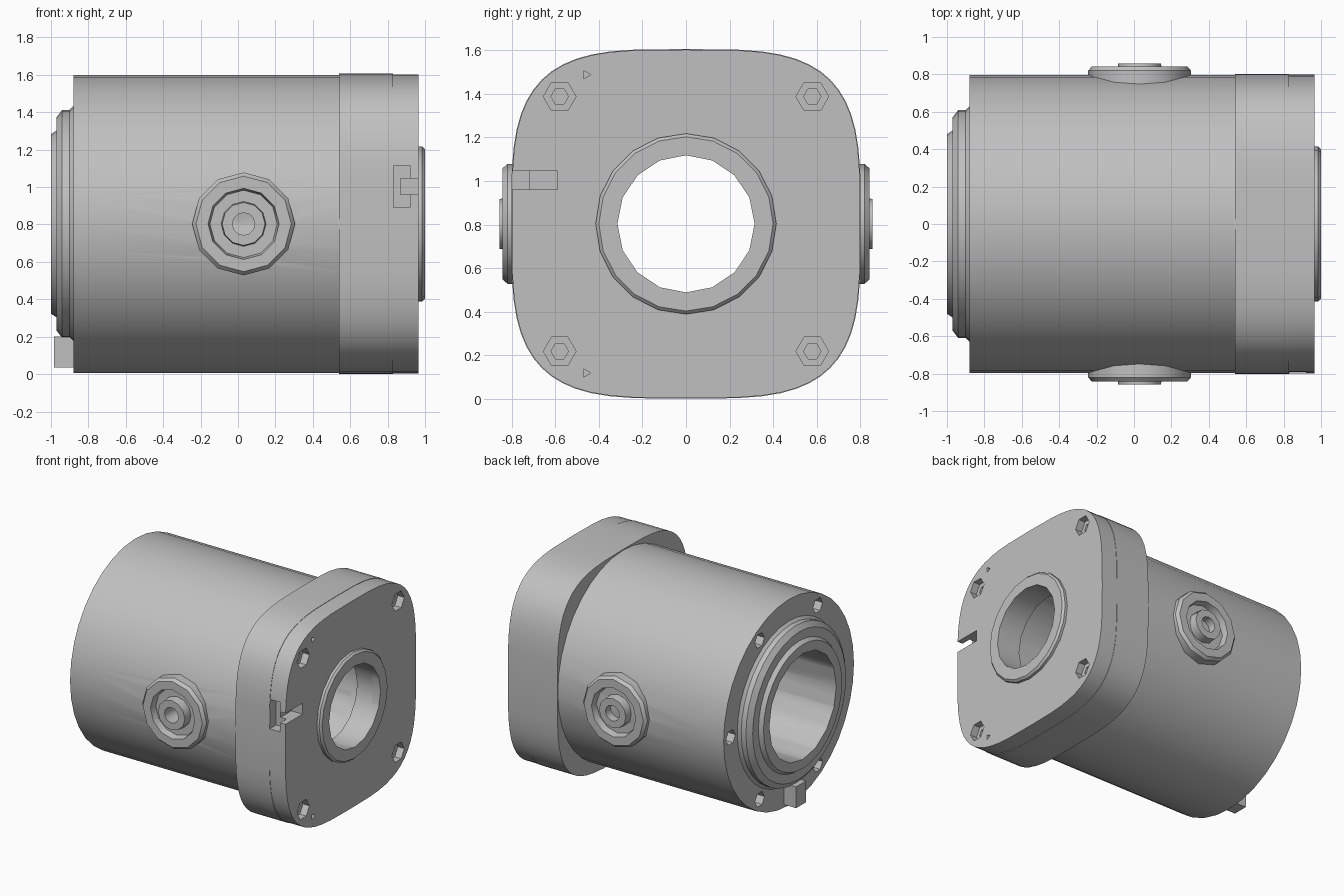
import bpy, bmesh, math
from mathutils import Vector, Matrix

cube = bpy.data.objects.get("Cube")
if cube:
    bpy.data.objects.remove(cube, do_unlink=True)

CZ = 0.803                      # height of the main axis
X, Y = Vector((1, 0, 0)), Vector((0, 1, 0))

grey = bpy.data.materials.new("metal grey")
grey.use_nodes = True
grey.diffuse_color = (0.53, 0.53, 0.53, 1)
grey.node_tree.nodes["Principled BSDF"].inputs["Base Color"].default_value = grey.diffuse_color


def finish(name, bm):
    bmesh.ops.recalc_face_normals(bm, faces=bm.faces)
    mesh = bpy.data.meshes.new(name)
    bm.to_mesh(mesh)
    bm.free()
    mesh.materials.append(grey)
    obj = bpy.data.objects.new(name, mesh)
    bpy.context.collection.objects.link(obj)
    return obj


def lathe(name, profile, sides, centre=(0, 0, CZ), axis=X, closed=False):
    """Spin (radius, distance) points around an axis through centre."""
    bm = bmesh.new()
    verts = [bm.verts.new((r, 0, t)) for r, t in profile]
    edges = [bm.edges.new(pair) for pair in zip(verts, verts[1:])]
    if closed:
        edges.append(bm.edges.new((verts[-1], verts[0])))
    bmesh.ops.spin(bm, geom=verts + edges, cent=(0, 0, 0), axis=(0, 0, 1),
                   angle=math.tau, steps=sides)
    bmesh.ops.remove_doubles(bm, verts=bm.verts, dist=0.0005)
    turn = axis.to_track_quat('Z', 'Y').to_matrix().to_4x4()
    bm.transform(Matrix.Translation(centre) @ turn)
    return finish(name, bm)


def rod(name, radius, start, end, sides, centre, axis=X):
    return lathe(name, [(0, start), (radius, start), (radius, end), (0, end)], sides, centre, axis)


def box(name, low, high):
    bm = bmesh.new()
    bmesh.ops.create_cube(bm, size=1)
    low, high = Vector(low), Vector(high)
    for v in bm.verts:
        v.co = (low + high) / 2 + v.co * (high - low)
    return finish(name, bm)


def rounded_square(name, half, x0, x1, power=3.6, count=56):
    """Prism along x with a soft, slightly bulging square outline."""
    bm = bmesh.new()
    verts = []
    for i in range(count):
        a = math.tau * i / count
        y, z = [math.copysign(abs(f) ** (2 / power), f) * half
                for f in (math.cos(a), math.sin(a))]
        verts.append(bm.verts.new((x0, y, CZ + z)))
    face = bm.faces.new(verts)
    out = bmesh.ops.extrude_face_region(bm, geom=[face])["geom"]
    bmesh.ops.translate(bm, vec=(x1 - x0, 0, 0),
                        verts=[g for g in out if isinstance(g, bmesh.types.BMVert)])
    return finish(name, bm)


def cut(targets, cutter):
    cutter.hide_render = True
    for obj in targets:
        mod = obj.modifiers.new("cut", 'BOOLEAN')
        mod.operation, mod.solver, mod.object = 'DIFFERENCE', 'EXACT', cutter
        bpy.context.view_layer.objects.active = obj
        bpy.ops.object.modifier_apply(modifier=mod.name)
    bpy.data.objects.remove(cutter, do_unlink=True)


# Barrel with its stepped rear collar
body = lathe("barrel", [(0, -1), (0.48, -1), (0.5, -0.97), (0.57, -0.97), (0.61, -0.94),
                        (0.61, -0.9), (0.63, -0.88), (0.797, -0.88), (0.797, 0.7), (0, 0.7)], 36)

# Square flange, its cover and the raised ring around the opening
flange = rounded_square("flange", 0.803, 0.54, 0.83)
cover = rounded_square("flange_cover", 0.8, 0.83, 0.965)
ring = lathe("opening_ring", [(0, 0.94), (0.415, 0.94), (0.415, 0.985), (0.4, 1), (0, 1)], 20)

# Main bore, wider behind the front lip
cut([body, flange, cover, ring],
    lathe("bore_cutter", [(0, -1.1), (0.41, -1.1), (0.41, 0.8), (0.315, 0.8), (0.315, 1.1), (0, 1.1)], 16))

# Side ports on both sides
parts = [body, flange, cover, ring]
port = (0.03, 0, CZ)
for side, label in ((-1, "front"), (1, "back")):
    axis = Y * side
    cut([body], lathe("port_cutter", [(0, 0.2), (0.065, 0.2), (0.065, 0.77), (0.2, 0.77),
                                      (0.2, 0.95), (0, 0.95)], 12, port, axis))
    parts.append(lathe(label + "_port", [(0.275, 0.7), (0.275, 0.82), (0.255, 0.843), (0.19, 0.843),
                                         (0.18, 0.79), (0.12, 0.79), (0.115, 0.857),
                                         (0.06, 0.857), (0.06, 0.7)], 12, port, axis, True))

# Socket screws recessed in the cover corners, with small pin holes beside them
for sy in (-1, 1):
    for sz in (-1, 1):
        cut([cover], lathe("screw_cutter", [(0, 0.86), (0.04, 0.86), (0.04, 0.91), (0.075, 0.91),
                                            (0.075, 1.1), (0, 1.1)], 6,
                           (0, sy * 0.58, CZ + sz * 0.585)))
        if (sy, sz) != (1, 1):
            cut([cover], rod("pin_cutter", 0.022, 0.92, 1.1, 3, (0, sy * 0.46, CZ + sz * 0.685)))

# Cable slot: side pocket, channel and rounded end
cut([cover], box("pocket_cutter", (0.831, -0.9, 0.89), (0.92, -0.72, 1.115)))
cut([cover], box("slot_cutter", (0.87, -0.9, 0.96), (1.1, -0.59, 1.045)))
cut([cover], rod("slot_end_cutter", 0.046, 0.871, 1.1, 8, (0, -0.59, 1.0025)))

# Ring of screw holes and a pin hole on the rear face
for i in range(6):
    a = math.tau * i / 6
    cut([body], rod("hole_cutter", 0.058, -0.95, -0.74, 6,
                    (0, 0.71 * math.cos(a), CZ + 0.71 * math.sin(a))))
cut([body], rod("rear_pin_cutter", 0.025, -0.95, -0.8, 4, (0, 0, CZ + 0.72)))

# Locating tab under the rear collar
parts.append(box("locating_tab", (-0.985, -0.06, 0.035), (-0.86, 0.06, 0.2)))

# Smooth round walls, keep the edges crisp
bpy.ops.object.select_all(action='DESELECT')
for obj in parts:
    obj.select_set(True)
bpy.context.view_layer.objects.active = body
bpy.ops.object.shade_smooth_by_angle(angle=math.radians(32))
